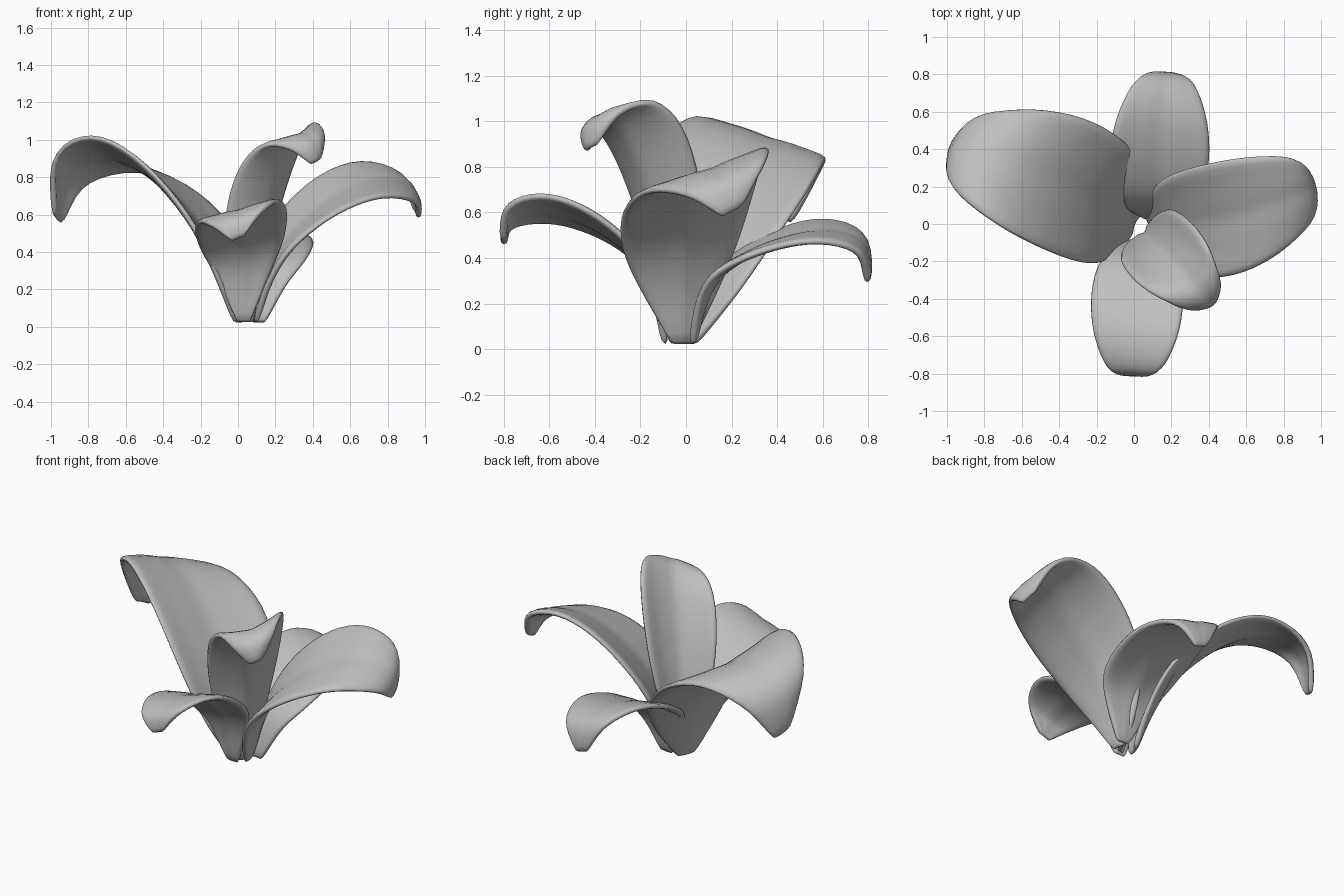
import bpy
from math import sin, pi
from mathutils import Vector

ROWS, COLS = 14, 8
UP = Vector((0, 0, 1))
GROUND_GAP = 0.02

old = bpy.data.objects.get("Cube")
if old:
    bpy.data.objects.remove(old, do_unlink=True)

grey = bpy.data.materials.new("soft grey")
grey.use_nodes = True
GREY = (0.52, 0.52, 0.52, 1)
grey.diffuse_color = GREY
grey.node_tree.nodes["Principled BSDF"].inputs["Base Color"].default_value = GREY


def along(points, u):
    """Point at u in 0..1 on a smooth Catmull-Rom curve."""
    last = len(points) - 1
    i = min(int(u * last), last - 1)
    t = u * last - i
    b, c = points[i], points[i + 1]
    a = points[i - 1] if i else b * 2 - c
    d = points[i + 2] if i + 2 <= last else c * 2 - b
    return (b * 2 + (c - a) * t + (a * 2 - b * 5 + c * 4 - d) * t ** 2
            + (b * 3 - a - c * 3 + d) * t ** 3) * 0.5


def arched_rib(foot, tip, peak, steepness, sway):
    """Midrib that climbs from the foot, arches over and hooks down to the tip."""
    reach = Vector((tip.x - foot.x, tip.y - foot.y, 0))
    side = UP.cross(reach.normalized())
    climb = [0, 0.31, 0.6, 0.87, 1]
    heights = [GROUND_GAP + (peak - GROUND_GAP) * c ** steepness for c in climb]
    heights += [peak - (peak - tip.z) / 4, tip.z]
    outward = [0, 0.07, 0.2, 0.46, 0.74, 0.97, 1]
    return [foot + reach * r + UP * h + side * (sway * sin(pi * r))
            for r, h in zip(outward, heights)]


def petal(name, foot, tip, peak, steepness, width, tilt, cup, sway=0):
    """Sweep a tilted, cupped, creased blade along the midrib."""
    foot, tip = Vector((*foot, 0)), Vector(tip)
    rib = arched_rib(foot, tip, peak, steepness, sway)
    heading = (rib[-1] - rib[0]) * Vector((1, 1, 0)).to_3d().length_squared
    heading.z = 0
    heading.normalize()
    side = UP.cross(heading)
    verts, faces = [], []
    for r in range(ROWS + 1):
        u = r / ROWS
        spread = 0.13 + 0.87 * sin(pi * u)
        half = side * (width * spread) + UP * (tilt * spread * u)
        bow = heading * (-cup * spread)
        flow = along(rib, min(1, u + 0.03)) - along(rib, max(0, u - 0.03))
        normal = flow.cross(half).normalized()
        for c in range(COLS + 1):
            s = 1 - 2 * c / COLS
            groove = 0.012 * sin(pi * u) if c == COLS // 2 else 0
            verts.append(along(rib, u) + half * s + bow * s * s - normal * groove)
    step = COLS + 1
    for r in range(ROWS):
        for c in range(COLS):
            k = r * step + c
            faces.append((k, k + step, k + step + 1, k + 1))
    mesh = bpy.data.meshes.new(name)
    mesh.from_pydata(verts, [], faces)
    mesh.materials.append(grey)
    mesh.shade_smooth()
    obj = bpy.data.objects.new(name, mesh)
    bpy.context.collection.objects.link(obj)
    # thick, rounded rim
    solid = obj.modifiers.new("thickness", "SOLIDIFY")
    solid.thickness = 0.034
    solid.offset = 0
    rounding = obj.modifiers.new("rounding", "SUBSURF")
    rounding.levels = rounding.render_levels = 1


# low petals, front and back
petal("front_petal", foot=(0.03, -0.09), tip=(0, -0.8, 0.47), peak=0.62,
      steepness=0.75, width=0.25, tilt=0.1, cup=0)
petal("back_petal", foot=(0.11, 0.03), tip=(0.17, 0.8, 0.3), peak=0.52,
      steepness=0.7, width=0.27, tilt=0.08, cup=0.02)

# wide petals, either side
petal("left_petal", foot=(0.09, -0.02), tip=(0.96, 0.2, 0.6), peak=0.79,
      steepness=1, width=0.31, tilt=0.16, cup=0.05, sway=-0.05)
petal("right_petal", foot=(0, 0), tip=(-0.97, 0.42, 0.57), peak=0.93,
      steepness=1.2, width=0.37, tilt=0.16, cup=0.08, sway=-0.05)

# tall narrow petal
petal("upright_petal", foot=(0.06, -0.05), tip=(0.42, -0.42, 0.88), peak=1.03,
      steepness=1.15, width=0.22, tilt=0.1, cup=0.11)
